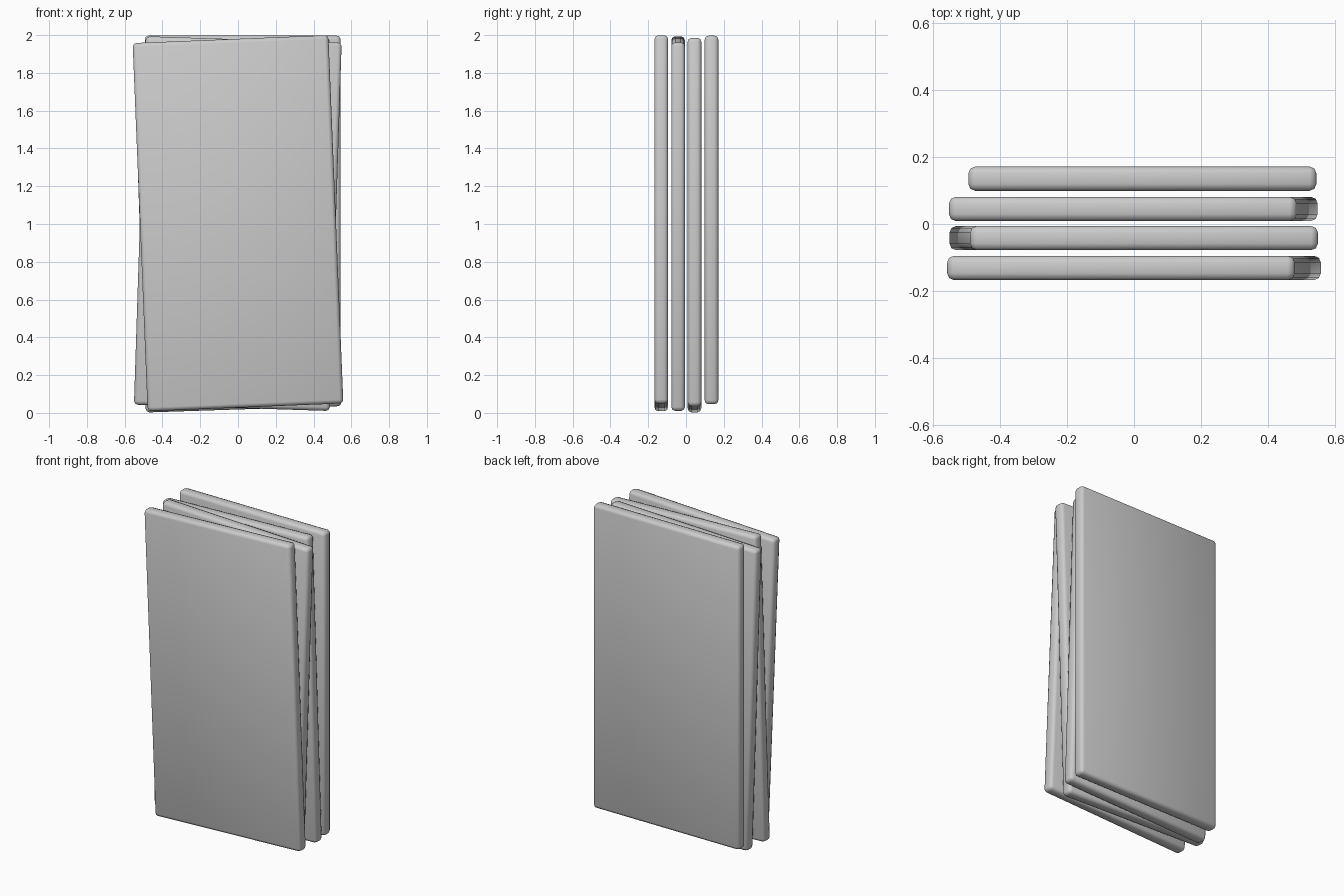
import bpy, math

if "Cube" in bpy.data.objects:
    bpy.data.objects.remove(bpy.data.objects["Cube"])

grey = bpy.data.materials.new("light grey")
grey.diffuse_color = (0.6, 0.6, 0.6, 1)
grey.use_nodes = True
grey.node_tree.nodes["Principled BSDF"].inputs["Base Color"].default_value = grey.diffuse_color

W, D, H = 1.037, 0.072, 1.951


def slab(name, x, y, z, lean):
    """Rounded flat slab, leaning sideways about the depth axis (degrees)."""
    bpy.ops.mesh.primitive_cube_add(size=1, location=(x, y, z))
    ob = bpy.context.object
    ob.name = name
    ob.scale = (W, D, H)
    bpy.ops.object.transform_apply(location=False, rotation=False, scale=True)
    ob.rotation_euler.y = math.radians(lean)
    bev = ob.modifiers.new("rounded edges", 'BEVEL')
    bev.width = 0.02
    bev.segments = 2
    bpy.ops.object.modifier_apply(modifier=bev.name)
    bpy.ops.object.shade_smooth()
    ob.data.materials.append(grey)
    return ob


# Four stacked slabs, front to back, alternately fanned
slab("front_slab", 0.0, -0.131, 1.004, -2.33)
slab("second_slab", -0.001, -0.042, 1.002, 1.85)
slab("third_slab", -0.002, 0.045, 0.994, -1.87)
slab("back_slab", 0.025, 0.135, 1.0215, 0)
